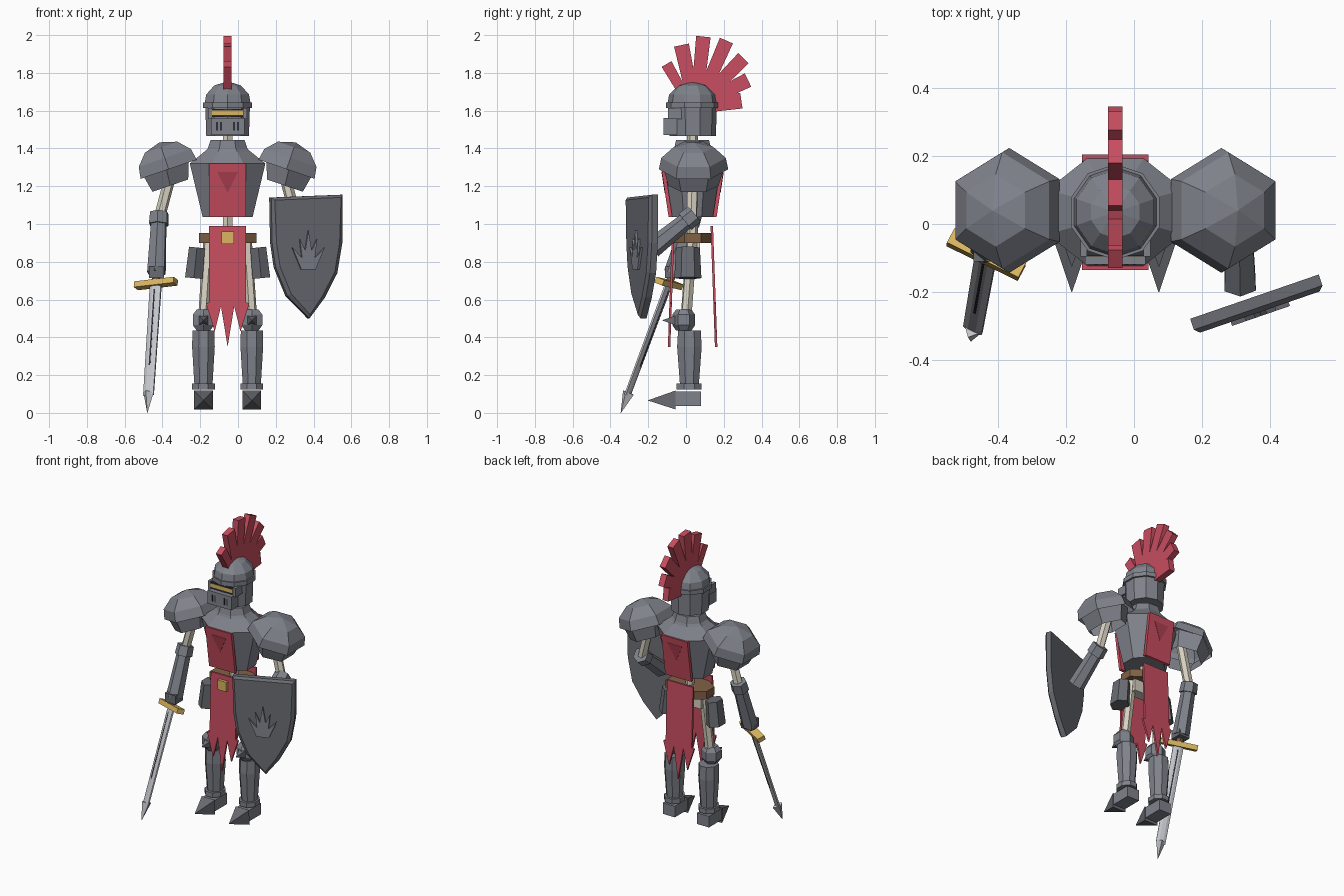
import bpy, bmesh, math
from mathutils import Matrix, Vector

if "Cube" in bpy.data.objects:
    bpy.data.objects.remove(bpy.data.objects["Cube"])

CX, CY = -0.055, 0.035          # body axis
T = Matrix.Translation

def mat(name, c):
    m = bpy.data.materials.new(name)
    m.diffuse_color = (*c, 1)
    m.use_nodes = True
    m.node_tree.nodes["Principled BSDF"].inputs["Base Color"].default_value = m.diffuse_color
    return m

IRON, DIRON = mat("iron", (0.215, 0.225, 0.26)), mat("dark_iron", (0.145, 0.15, 0.17))
RED, DRED = mat("red_cloth", (0.58, 0.075, 0.115)), mat("dark_red", (0.42, 0.05, 0.08))
BONE, BROWN = mat("bone", (0.68, 0.64, 0.53)), mat("leather", (0.22, 0.12, 0.06))
GOLD, DARK = mat("gold", (0.7, 0.47, 0.12)), mat("dark", (0.03, 0.03, 0.04))
STEEL = mat("blade_steel", (0.56, 0.57, 0.61))

def finish(name, bm, m=IRON, M=None):
    if M is not None:
        bm.transform(M)
    bmesh.ops.recalc_face_normals(bm, faces=bm.faces)
    me = bpy.data.meshes.new(name)
    bm.to_mesh(me)
    bm.free()
    me.materials.append(m)
    ob = bpy.data.objects.new(name, me)
    bpy.context.collection.objects.link(ob)
    return ob

def loft(name, rings, n=8, m=IRON, M=None, caps=(True, True), flat=True):
    """Stack of n-sided rings (z, rx, ry, x, y); flat puts a face to the front."""
    bm, loops = bmesh.new(), []
    k, a0 = (1 / math.cos(math.pi / n), math.pi / n) if flat else (1, 0)
    for z, rx, ry, x, y in rings:
        loops.append([bm.verts.new((x + rx * k * math.cos(a0 + 2 * math.pi * i / n),
                                    y + ry * k * math.sin(a0 + 2 * math.pi * i / n), z)) for i in range(n)])
    for a, b in zip(loops, loops[1:]):
        for i in range(n):
            bm.faces.new((a[i], a[(i + 1) % n], b[(i + 1) % n], b[i]))
    if caps[0]:
        bm.faces.new(loops[0])
    if caps[1]:
        bm.faces.new(loops[-1])
    return finish(name, bm, m, M)

def bar(name, p, q, r1, r2, n=6, m=IRON):
    """Tapered rod from p to q."""
    p, q = Vector(p), Vector(q)
    M = T(p) @ (q - p).to_track_quat('Z', 'Y').to_matrix().to_4x4()
    return loft(name, [(0, r1, r1, 0, 0), ((q - p).length, r2, r2, 0, 0)], n, m, M)

def box(name, c, s, m=IRON, M=None):
    bm = bmesh.new()
    bmesh.ops.create_cube(bm, size=1, matrix=T(c) @ Matrix.Diagonal((*s, 1)))
    return finish(name, bm, m, M)

def panel(name, pts, yf, t, m=IRON, M=None, rim=0):
    """Outline in (x, z) made into a plate of thickness t; yf(z) places its face."""
    bm = bmesh.new()
    a = [bm.verts.new((x, yf(z), z)) for x, z in pts]
    b = [bm.verts.new((x, yf(z) + t, z)) for x, z in pts]
    f = bm.faces.new(a)
    bm.faces.new(b[::-1])
    for i in range(len(a)):
        j = (i + 1) % len(a)
        bm.faces.new((a[i], a[j], b[j], b[i]))
    bmesh.ops.recalc_face_normals(bm, faces=bm.faces)
    if rim:
        bmesh.ops.inset_region(bm, faces=[f], thickness=rim, depth=0.014)
    return finish(name, bm, m, M)

def dome(name, n, M):
    """Open hemisphere of three bands and a pole."""
    loft(name, [(z, r, r, 0, 0) for z, r in ((0, 1), (0.42, 0.93), (0.82, 0.58), (1, 0.01))],
         n, IRON, M, caps=(False, True))

# helmet
loft("helmet_bowl", [(1.465, 0.113, 0.117, CX, CY), (1.62, 0.118, 0.122, CX, CY)], 10)
loft("helmet_band", [(1.613, 0.13, 0.134, CX, CY), (1.642, 0.13, 0.134, CX, CY)], 10)
dome("helmet_dome", 10, T((CX, CY, 1.635)) @ Matrix.Diagonal((0.122, 0.127, 0.12, 1)))
box("visor", (CX, -0.083, 1.517), (0.178, 0.072, 0.09))
box("eye_slit", (CX, -0.072, 1.588), (0.172, 0.044, 0.044), DARK)
box("eye_strip", (CX, -0.078, 1.589), (0.165, 0.036, 0.024), GOLD)
for s in (-1, 1):
    box("visor_side", (CX + s * 0.093, -0.05, 1.585), (0.02, 0.09, 0.06))
    for d in (0.034, 0.056):
        box("visor_vent", (CX + s * d, -0.116, 1.518), (0.01, 0.008, 0.045), DARK)

# crest: fanned blades (tip y, tip z, base y, base z, width)
for ty, tz, by, bz, w in ((-0.103, 1.847, -0.03, 1.72, 0.06), (-0.024, 1.947, 0.02, 1.74, 0.08),
                          (0.092, 1.992, 0.066, 1.74, 0.077), (0.214, 1.971, 0.105, 1.72, 0.075),
                          (0.304, 1.878, 0.13, 1.70, 0.077), (0.328, 1.762, 0.14, 1.67, 0.078),
                          (0.293, 1.653, 0.14, 1.63, 0.084)):
    d = Vector((0, ty - by, tz - bz))
    bm = bmesh.new()
    bmesh.ops.create_cube(bm, size=1)
    for v in bm.verts:
        top = v.co.z > 0
        v.co = Vector((v.co.x * 0.042, v.co.y * w * (1 if top else 0.85), d.length if top else 0))
    finish("crest_blade", bm, RED, T((CX, by, bz)) @ Matrix.Rotation(-math.atan2(d.y, d.z), 4, 'X'))

# spine, pelvis and breastplate
bar("spine", (CX, CY, 0.86), (CX, CY, 1.5), 0.025, 0.025, 6, BONE)
box("pelvis", (CX, 0.04, 0.86), (0.22, 0.07, 0.08), BONE)
loft("breastplate", [(1.036, 0.132, 0.115, CX, CY), (1.32, 0.2, 0.158, CX, CY), (1.385, 0.12, 0.105, CX, CY),
                     (1.40, 0.105, 0.098, CX, CY), (1.445, 0.09, 0.087, CX, CY)], 8)

# tabard: chest plates with a triangle, and torn skirts, front and back
half = [(-0.0975, 0.99), (-0.0975, 0.585), (-0.115, 0.58), (-0.068, 0.43), (-0.035, 0.565)]
skirt = half + [(0, 0.35)] + [(-x, z) for x, z in half[::-1]]
chest = [(-0.0975, 1.036), (0.0975, 1.036), (0.0975, 1.32), (-0.0975, 1.32)]
tri = [(0, 1.165), (0.055, 1.275), (-0.055, 1.275)]
for side, turn in (("front", 0), ("back", math.pi)):
    M = T((CX, CY, 0)) @ Matrix.Rotation(turn, 4, 'Z')
    slope = lambda z: -0.127 - (z - 1.036) * 0.15
    panel(f"{side}_chest_cloth", chest, slope, 0.02, RED, M)
    panel(f"{side}_chest_triangle", tri, lambda z: slope(z) - 0.002, 0.01, DRED, M)
    panel(f"{side}_skirt", skirt, lambda z: -0.108 - (0.99 - z) * 0.036, 0.013, RED, M)

# belt and buckle
loft("belt", [(0.9, 0.152, 0.105, CX, CY), (0.952, 0.152, 0.105, CX, CY)], 8, BROWN)
box("buckle", (CX, -0.085, 0.927), (0.065, 0.02, 0.065), GOLD)

for s in (-1, 1):
    X = lambda d: CX + s * d
    # legs
    bar("thigh_bone", (X(0.1), 0.03, 0.9), (X(0.127), 0.0, 0.5), 0.026, 0.026, 6, BONE)
    loft("hip_plate", [(-0.085, 0.047, 0.062, 0, 0), (0.078, 0.042, 0.055, 0, 0)], 6, DIRON,
         T((X(0.17), 0.01, 0.798)) @ Matrix.Rotation(s * -0.1, 4, 'Y'))
    x = X(0.128)
    loft("knee", [(0.435, 0.035, 0.035, x, -0.012), (0.465, 0.056, 0.052, x, -0.012),
                  (0.52, 0.056, 0.052, x, -0.012), (0.548, 0.035, 0.035, x, -0.012)], 6)
    bar("knee_spike", (x, -0.05, 0.49), (x, -0.125, 0.49), 0.027, 0.001, 4, DIRON)
    loft("greave", [(0.15, 0.048, 0.05, x, 0.018), (0.35, 0.06, 0.065, x, 0.018),
                    (0.437, 0.058, 0.06, x, 0.018)], 8)
    loft("ankle_band", [(0.124, 0.06, 0.066, x, 0.017), (0.156, 0.06, 0.066, x, 0.017)], 8)
    box("foot", (x, 0.01, 0.075), (0.09, 0.14, 0.075))
    bar("toe_spike", (x, -0.055, 0.068), (x, -0.2, 0.066), 0.05, 0.001, 4, DIRON)
    # shoulders: six-sided dome over a flared skirt
    R = T((X(0.312), 0.04, 1.29)) @ Matrix.Rotation(s * 0.33, 4, 'Y')
    dome("shoulder_dome", 6, R @ Matrix.Diagonal((0.157, 0.159, 0.15, 1)))
    loft("shoulder_skirt", [(-0.085, 0.1, 0.115, s * 0.02, 0), (0.02, 0.13, 0.142, s * 0.01, 0)], 6, IRON, R,
         caps=(False, False))
    # upper arm
    bar("arm_bone", (X(0.28), 0.04, 1.34), (X(0.362), 0.03, 1.03), 0.026, 0.026, 6, BONE)

# forearms
for name, p, q in (("sword", (-0.418, 0.03, 1.04), (-0.432, -0.065, 0.74)),
                   ("shield", (0.308, 0.03, 1.04), (0.312, -0.18, 0.87))):
    p, q = Vector(p), Vector(q)
    d = (q - p).normalized()
    bar(f"{name}_elbow", p - d * 0.02, p + d * 0.045, 0.045, 0.048, 6)
    bar(f"{name}_forearm", p + d * 0.03, q, 0.038, 0.046, 6)
box("sword_hand", (-0.432, -0.07, 0.745), (0.08, 0.08, 0.06), DIRON)

# sword in its own frame: x along the guard, -z along the blade
g, tip = Vector((-0.435, -0.09, 0.685)), Vector((-0.48, -0.345, 0.0))
Z = (g - tip).normalized()
A = Vector((0.21, -0.1, 0.03))
A = (A - Z * A.dot(Z)).normalized()
M = Matrix((A, Z.cross(A), Z)).transposed().to_4x4()
M.translation = g
L = (g - tip).length
box("sword_guard", (0, 0, 0), (0.235, 0.05, 0.032), GOLD, M)
loft("sword_grip", [(0, 0.02, 0.02, 0, 0), (0.11, 0.02, 0.02, 0, 0)], 6, BROWN, M)
loft("sword_blade", [(-L + 0.1, 0.03, 0.011, 0, 0), (0, 0.033, 0.013, 0, 0)], 8, STEEL, M)
loft("sword_tip", [(-L, 0.001, 0.001, 0, 0), (-L + 0.115, 0.03, 0.034, 0, 0)], 4, STEEL, M, flat=False)
box("sword_fuller", (0, 0, -0.25), (0.008, 0.0268, 0.43), DARK, M)

# shield with rim and spiked emblem
M = T((0.358, -0.225, 0)) @ Matrix.Rotation(math.radians(19), 4, 'Z')
edge = [(-0.2, 1.14), (-0.195, 0.9), (-0.175, 0.77), (-0.11, 0.62), (0.014, 0.5), (0.1, 0.61),
        (0.17, 0.74), (0.198, 0.9), (0.2, 1.155)]
panel("shield", edge, lambda z: -0.022, 0.034, DIRON, M, rim=0.02)
spikes = [(-0.04, 0.76), (0.04, 0.76), (0.09, 0.875), (0.036, 0.82), (0.048, 0.92), (0.018, 0.86),
          (0, 0.965), (-0.018, 0.86), (-0.048, 0.92), (-0.036, 0.82), (-0.09, 0.875)]
panel("shield_emblem", spikes, lambda z: -0.048, 0.03, IRON, M)
